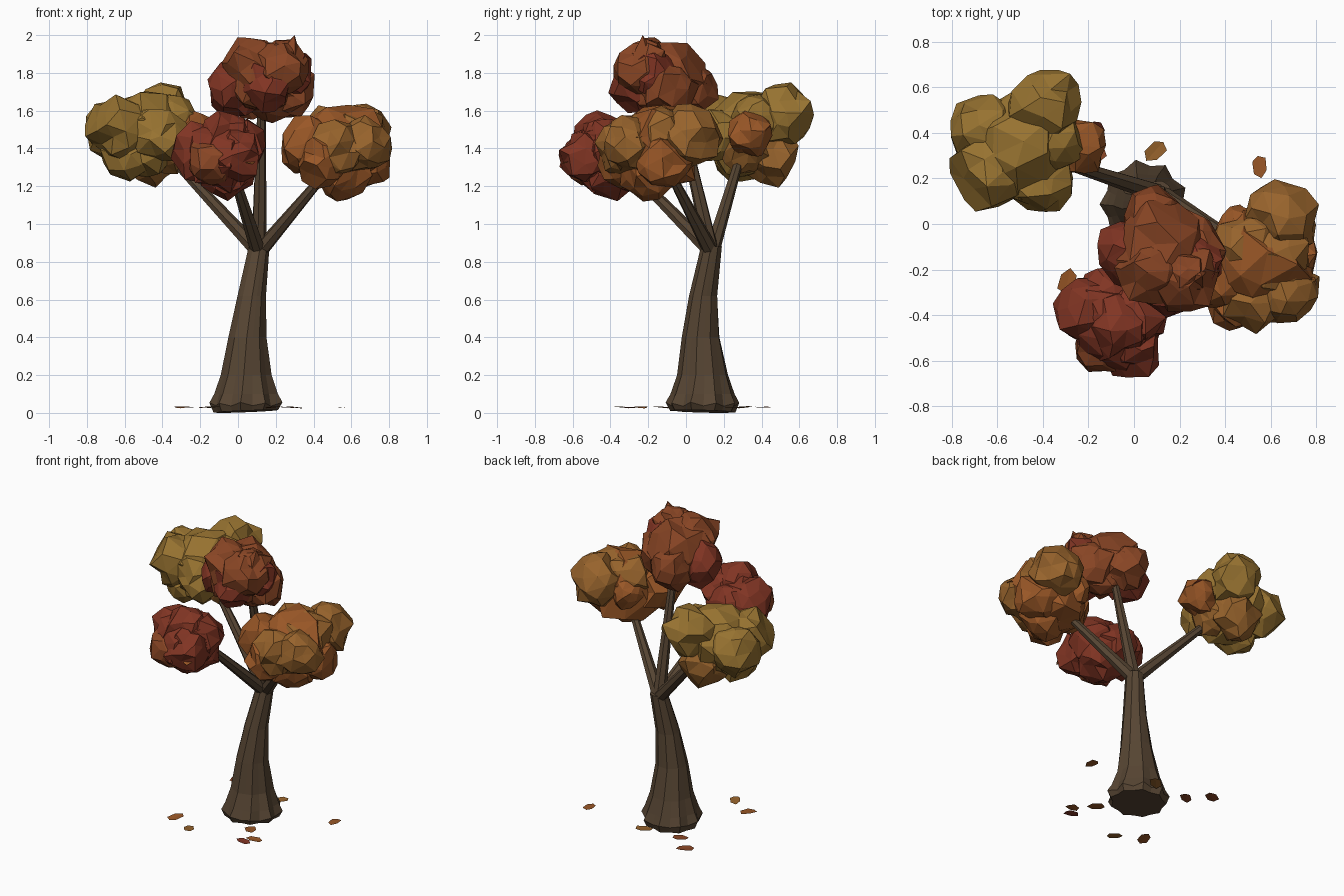
import bpy, bmesh, math, random
from mathutils import Vector, Matrix

if "Cube" in bpy.data.objects:
    bpy.data.objects.remove(bpy.data.objects["Cube"])

random.seed(7)


def make_mat(name, rgb):
    m = bpy.data.materials.new(name)
    m.diffuse_color = (*rgb, 1)
    m.use_nodes = True
    m.node_tree.nodes["Principled BSDF"].inputs["Base Color"].default_value = m.diffuse_color
    return m


MATS = {
    'bark': make_mat('bark', (0.095, 0.06, 0.033)),
    'Y': make_mat('leaf_gold', (0.31, 0.17, 0.03)),
    'A': make_mat('leaf_amber', (0.31, 0.125, 0.025)),
    'O': make_mat('leaf_orange', (0.32, 0.095, 0.02)),
    'B': make_mat('leaf_rust', (0.25, 0.06, 0.018)),
    'R': make_mat('leaf_red', (0.22, 0.035, 0.017)),
}


def finish(bm, name, keys):
    bmesh.ops.recalc_face_normals(bm, faces=bm.faces)
    me = bpy.data.meshes.new(name)
    bm.to_mesh(me)
    bm.free()
    for k in keys:
        me.materials.append(MATS[k])
    ob = bpy.data.objects.new(name, me)
    bpy.context.collection.objects.link(ob)
    return ob


def skin(bm, rings):
    # Bridge successive vertex rings and cap both ends
    n = len(rings[0])
    for a, b in zip(rings, rings[1:]):
        for i in range(n):
            j = (i + 1) % n
            bm.faces.new((a[i], a[j], b[j], b[i]))
    bm.faces.new(rings[0][::-1])
    bm.faces.new(rings[-1])


# Trunk: bent, tapering and ridged, flaring into roots
SIDES = 18
ridge = [(1 if i % 2 else -1) * random.uniform(0.5, 1.0) for i in range(SIDES)]
# x, y, z, radius, ridge depth
sections = [(0.045, 0.09, 0.008, 0.165, 0.08), (0.045, 0.09, 0.045, 0.182, 0.11),
            (0.045, 0.09, 0.10, 0.162, 0.08), (0.045, 0.09, 0.20, 0.132, 0.05),
            (0.05, 0.08, 0.40, 0.099, 0.04), (0.072, 0.093, 0.62, 0.074, 0.04),
            (0.11, 0.135, 0.88, 0.055, 0.03)]
bm = bmesh.new()
rings = []
for x, y, z, r, d in sections:
    ring = []
    for i in range(SIDES):
        a = math.tau * i / SIDES + z * 0.35
        rr = r * (1 + d * ridge[i])
        dz = 0.012 * ridge[i] if z == 0.045 else 0
        if z < 0.02:
            dz = 0.008 * math.cos(a + 0.6)  # slightly tilted base
        ring.append(bm.verts.new((x + rr * math.cos(a), y + rr * math.sin(a), z + dz)))
    rings.append(ring)
skin(bm, rings)
finish(bm, 'trunk', ['bark'])


# Branches: straight tapered limbs fanning out of the trunk top
def branch(name, end, r0=0.042, r1=0.022, sides=7):
    start, end = Vector((0.11, 0.135, 0.85)), Vector(end)
    rot = (end - start).to_track_quat('Z', 'Y')
    bm = bmesh.new()
    rings = []
    for t in (0, 0.5, 1):
        r = r0 + (r1 - r0) * t
        c = start.lerp(end, t)
        rings.append([bm.verts.new(c + rot @ Vector((r * math.cos(math.tau * i / sides),
                                                     r * math.sin(math.tau * i / sides), 0)))
                      for i in range(sides)])
    skin(bm, rings)
    finish(bm, name, ['bark'])


branch('branch_left', (-0.40, 0.30, 1.40))
branch('branch_front', (-0.05, -0.36, 1.35))
branch('branch_top', (0.125, -0.05, 1.66))
branch('branch_right', (0.49, -0.10, 1.30))


# Foliage: overlapping crumpled icospheres, one object per clump
def clump(name, lobes):
    bm = bmesh.new()
    keys = sorted({l[4] for l in lobes})
    for x, y, z, r, key in lobes:
        rot = Matrix.Rotation(random.uniform(0, 6), 4, Vector((random.random(), 0.5, random.random())))
        c = Vector((x, y, z))
        res = bmesh.ops.create_icosphere(bm, subdivisions=2, radius=r,
                                         matrix=Matrix.Translation(c) @ rot)
        for v in res['verts']:
            side = Vector([random.uniform(-0.13, 0.13) * r for _ in range(3)])
            v.co = c + (v.co - c) * random.uniform(0.88, 1.08) + side
            for f in v.link_faces:
                f.material_index = keys.index(key)
    finish(bm, name, keys)


clump('foliage_left', [
    (-0.50, 0.33, 1.47, 0.23, 'Y'), (-0.38, 0.52, 1.58, 0.16, 'Y'), (-0.65, 0.40, 1.48, 0.17, 'Y'),
    (-0.63, 0.24, 1.51, 0.17, 'Y'), (-0.42, 0.19, 1.47, 0.15, 'Y'), (-0.46, 0.43, 1.37, 0.16, 'A'),
    (-0.24, 0.34, 1.48, 0.12, 'O'), (-0.36, 0.36, 1.55, 0.14, 'Y'), (-0.57, 0.30, 1.37, 0.15, 'Y'),
    (-0.37, 0.31, 1.40, 0.13, 'A')])
clump('foliage_front', [
    (-0.10, -0.45, 1.37, 0.20, 'R'), (-0.20, -0.38, 1.38, 0.155, 'R'), (-0.01, -0.40, 1.42, 0.15, 'R'),
    (-0.01, -0.53, 1.36, 0.14, 'R'), (-0.14, -0.52, 1.34, 0.14, 'B'), (-0.07, -0.44, 1.45, 0.15, 'R'),
    (-0.10, -0.31, 1.37, 0.14, 'R'), (-0.05, -0.39, 1.28, 0.15, 'R')])
clump('foliage_top', [
    (0.12, -0.12, 1.77, 0.21, 'B'), (-0.02, -0.12, 1.71, 0.15, 'R'), (0.09, 0.03, 1.70, 0.145, 'B'),
    (0.22, -0.23, 1.82, 0.16, 'B'), (0.25, -0.10, 1.71, 0.15, 'B'), (0.08, -0.20, 1.84, 0.15, 'B'),
    (0.15, -0.26, 1.74, 0.14, 'R'), (0.27, -0.17, 1.80, 0.13, 'R'), (0.23, -0.21, 1.89, 0.09, 'B'),
    (0.18, -0.10, 1.67, 0.13, 'B')])
clump('foliage_right', [
    (0.55, -0.15, 1.40, 0.23, 'O'), (0.38, -0.22, 1.42, 0.16, 'O'), (0.52, -0.32, 1.40, 0.16, 'A'),
    (0.66, -0.30, 1.42, 0.15, 'A'), (0.65, 0.03, 1.46, 0.17, 'A'), (0.62, -0.14, 1.48, 0.16, 'A'),
    (0.67, -0.12, 1.33, 0.15, 'O'), (0.55, -0.20, 1.28, 0.15, 'O'), (0.50, -0.10, 1.48, 0.15, 'A'),
    (0.45, -0.33, 1.34, 0.14, 'O'), (0.46, -0.02, 1.42, 0.11, 'O')])


# Leaves: single folded blades
def leaf(name, loc, size, key, tilt=0.1):
    outline = [(-1, -0.15), (-0.3, -0.65), (0.8, -0.6), (1, 0.1), (0.5, 0.6), (-0.6, 0.5)]
    m = (Matrix.Translation(loc) @ Matrix.Rotation(random.uniform(0, 6.28), 4, 'Z')
         @ Matrix.Rotation(random.uniform(-tilt, tilt), 4, 'Y'))
    bm = bmesh.new()
    v = [bm.verts.new(m @ Vector((x * size, y * size, abs(y) * size * 0.12))) for x, y in outline]
    bm.faces.new(v[:4])
    bm.faces.new((v[0], v[3], v[4], v[5]))
    finish(bm, name, [key])


# Fallen leaves on the ground
fallen = [(-0.29, -0.25), (0.09, 0.32), (0.55, 0.25), (-0.28, 0.41), (0.25, -0.30),
          (0.29, -0.24), (-0.13, -0.34), (0.19, -0.14), (-0.17, 0.30)]
for i, (x, y) in enumerate(fallen):
    leaf(f'fallen_leaf_{i + 1}', (x, y, 0.028), random.uniform(0.047, 0.06), 'OAOBR'[i % 5])

# Loose leaves and a pointed tip poking out of the foliage
for i, (loc, key) in enumerate([((-0.16, 0.42, 1.50), 'R'), ((0.77, -0.27, 1.45), 'O'),
                                ((0.06, -0.62, 1.33), 'O')]):
    leaf(f'loose_leaf_{i + 1}', loc, 0.045, key, 0.7)
bm = bmesh.new()
bmesh.ops.create_cone(bm, cap_ends=True, segments=5, radius1=0.09, radius2=0.0, depth=0.13,
                      matrix=Matrix.Translation((0.25, -0.22, 1.935)))
max(bm.verts, key=lambda v: v.co.z).co = (0.30, -0.23, 2.0)
finish(bm, 'crown_tip', ['B'])
